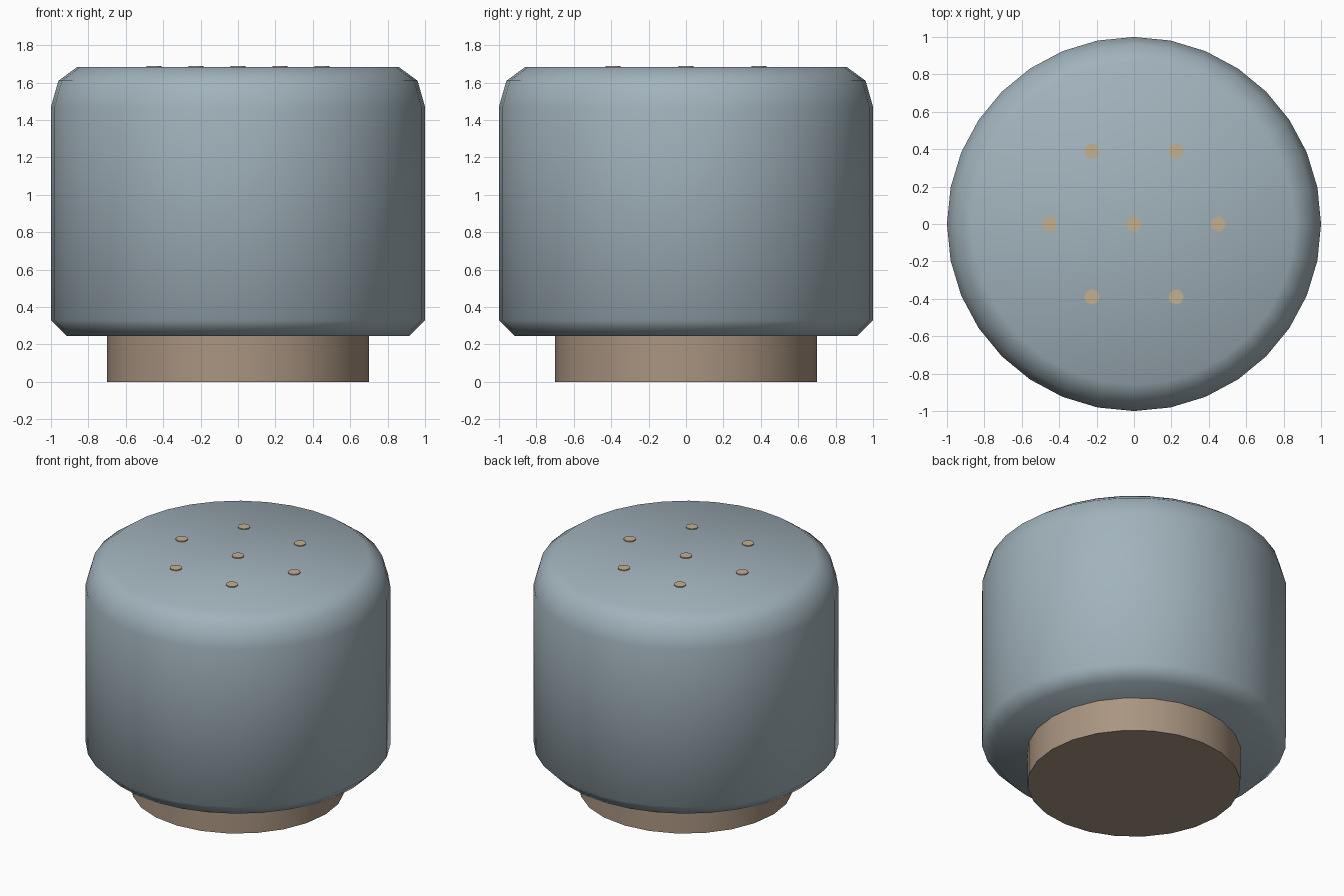
import bpy, bmesh, math

if "Cube" in bpy.data.objects:
    bpy.data.objects.remove(bpy.data.objects["Cube"])


def material(name, color):
    m = bpy.data.materials.new(name)
    m.diffuse_color = color
    m.use_nodes = True
    m.node_tree.nodes["Principled BSDF"].inputs["Base Color"].default_value = m.diffuse_color
    return m


def lathe(name, profile, sides, mat, at=(0, 0, 0), angle=50):
    """Closed solid of revolution from (radius, z) points, bottom to top."""
    bm = bmesh.new()
    rings = [[bm.verts.new((r * math.cos(math.tau * i / sides),
                            r * math.sin(math.tau * i / sides), z))
              for i in range(sides)] for r, z in profile]
    for low, high in zip(rings, rings[1:]):
        for i in range(sides):
            j = (i + 1) % sides
            bm.faces.new((low[i], low[j], high[j], high[i]))
    bm.faces.new(rings[0][::-1])
    bm.faces.new(rings[-1])
    mesh = bpy.data.meshes.new(name)
    bm.to_mesh(mesh)
    bm.free()
    ob = bpy.data.objects.new(name, mesh)
    ob.location = at
    mesh.materials.append(mat)
    bpy.context.collection.objects.link(ob)
    bpy.ops.object.select_all(action='DESELECT')
    ob.select_set(True)
    bpy.context.view_layer.objects.active = ob
    bpy.ops.object.shade_smooth_by_angle(angle=math.radians(angle))
    return ob


blue = material("blue_grey", (0.36, 0.45, 0.50, 1))
wood = material("wood", (0.40, 0.30, 0.22, 1))
tan = material("tan", (0.55, 0.44, 0.28, 1))

# Rounded body
lathe("body", [(0.915, 0.245), (1, 0.33), (1, 1.47), (0.96, 1.61), (0.86, 1.683)], 32, blue)

# Narrower plinth
lathe("plinth", [(0.7, 0), (0.7, 0.245)], 24, wood)

# Top studs: one in the centre, six around it
spots = [(0, 0)] + [(0.45 * math.cos(math.tau * k / 6), 0.45 * math.sin(math.tau * k / 6))
                    for k in range(6)]
for n, (x, y) in enumerate(spots):
    lathe(f"top_stud_{n}", [(0.04, -0.01), (0.04, 0.01)], 12, tan, (x, y, 1.68))
